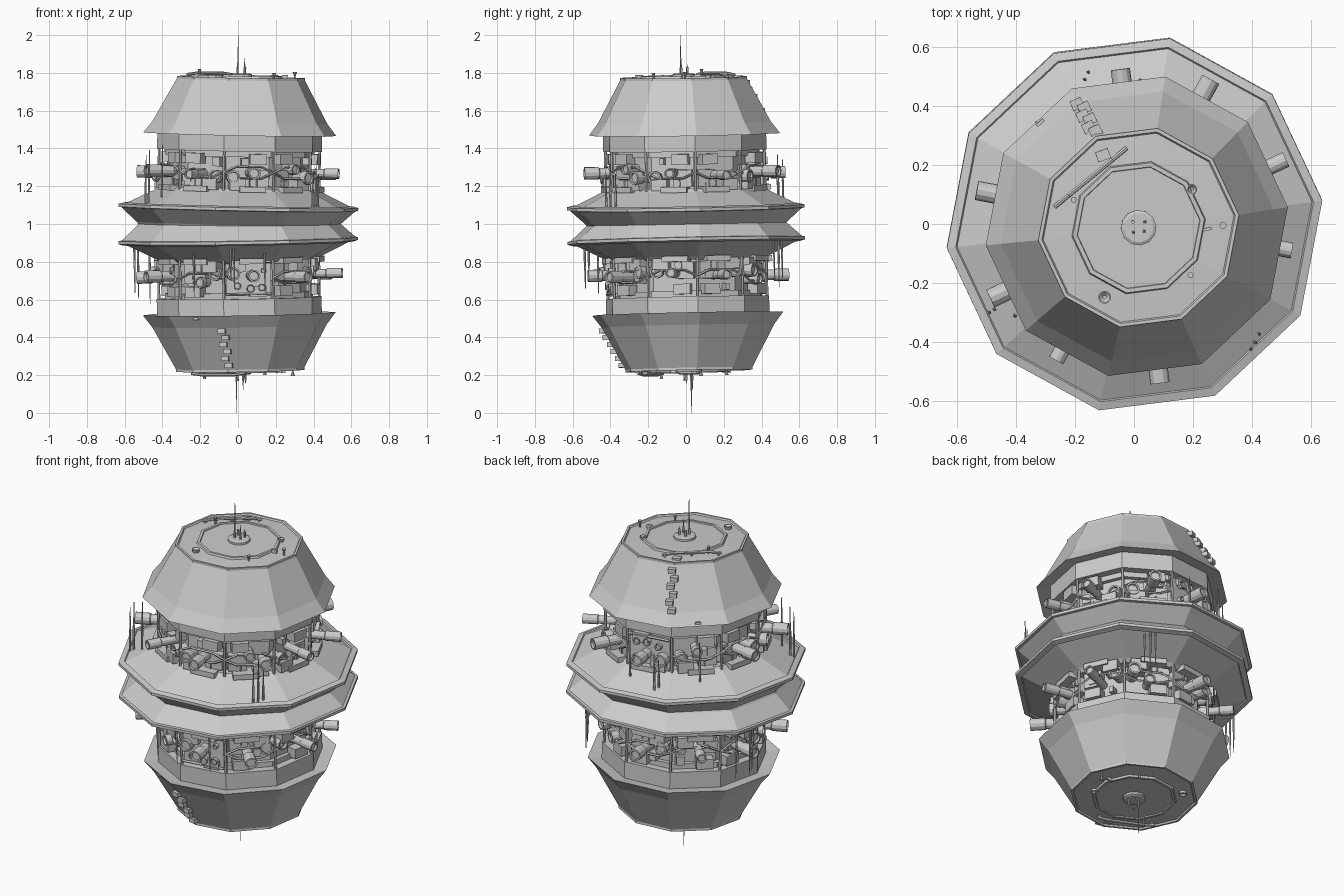
import bpy, bmesh, random
from math import radians, cos, sin, pi
from mathutils import Matrix, Vector

if "Cube" in bpy.data.objects:
    bpy.data.objects.remove(bpy.data.objects["Cube"])

random.seed(4)
A0 = radians(7.2)            # angle of the first decagon corner
STEP = radians(36)
parts = {}                   # part name -> bmesh, heights measured from mid-plane


def bm_of(name):
    return parts.setdefault(name, bmesh.new())


def T(x, y, z):
    return Matrix.Translation((x, y, z))


def lathe(name, profile, n=10, mat=Matrix()):
    """Revolve (radius, height) points into n flat facets."""
    bm = bm_of(name)
    rings = [[bm.verts.new(mat @ Vector((r * cos(A0 + 2 * pi * i / n), r * sin(A0 + 2 * pi * i / n), h)))
              for i in range(n)] for r, h in profile]
    for a, b in zip(rings, rings[1:]):
        for i in range(n):
            j = (i + 1) % n
            bm.faces.new((a[i], a[j], b[j], b[i]))
    bm.faces.new(rings[0][::-1])
    bm.faces.new(rings[-1])


def box(name, size, mat):
    bmesh.ops.create_cube(bm_of(name), size=1, matrix=mat @ Matrix.Diagonal((*size, 1)))


def rod(name, p, q, r1, r2=None, n=6, mat=Matrix()):
    p, q = Vector(p), Vector(q)
    d = q - p
    rot = Vector((0, 0, 1)).rotation_difference(d).to_matrix().to_4x4()
    bmesh.ops.create_cone(bm_of(name), cap_ends=True, segments=n, radius1=r1,
                          radius2=r1 if r2 is None else r2, depth=d.length,
                          matrix=mat @ Matrix.Translation((p + q) / 2) @ rot)


def barrel(name, r0, r1, y, h, rad, mat, n=12):
    """Radial cylinder with a collar and a recessed mouth."""
    rot = mat @ T(r0, y, h) @ Matrix.Rotation(pi / 2, 4, 'Y')
    L = r1 - r0
    lathe(name, [(rad * .85, 0), (rad * .85, L * .6), (rad, L * .62), (rad, L),
                 (rad * .75, L), (rad * .7, L - .012)], n, rot)


# Main hull: double saucer, recessed equipment deck, band, domed hood
lathe("saucer", [(.53, -.014), (.54, .002), (.625, .078), (.64, .08), (.64, .096),
                 (.61, .104), (.605, .098), (.44, .178), (.42, .195), (.3, .195)])
lathe("deck_core", [(.37, .17), (.37, .39)])
lathe("deck_ceiling", [(.36, .36), (.395, .36), (.395, .39), (.44, .39), (.44, .49), (.4, .5)])
lathe("hood", [(.42, .5), (.44, .485), (.515, .475), (.465, .54), (.342, .765), (.342, .778),
               (.33, .778), (.325, .77), (.228, .775), (.224, .786), (.21, .786), (.208, .78), (.02, .78)])
lathe("roof_hub", [(.06, .77), (.06, .792), (.05, .797)], 12)

# Equipment deck, one bay per facet
ends = [.555, .555, .53, 0, .55, .55, .53, .54, 0, .535]
for i in range(10):
    a = A0 + STEP * (i + .5)
    F = Matrix.Rotation(a, 4, 'Z')
    ap, hw = .41, .133
    # corner post with side uprights
    C = Matrix.Rotation(A0 + STEP * i, 4, 'Z')
    rod("deck_posts", (.428, 0, .17), (.428, 0, .4), .008, mat=C)
    for s in (-1, 1):
        rod("deck_posts", (ap - .01, s * .045, .18), (ap - .01, s * .045, .24), .004, mat=F)
    # elongated hexagon truss
    if i != 2:
        for s in (-1, 1):
            pts = [(ap, -hw, .28), (ap + .008, -hw * .5, .28 + s * .03),
                   (ap + .008, hw * .5, .28 + s * .03), (ap, hw, .28)]
            for p, q in zip(pts, pts[1:]):
                if s < 0 or i % 3:
                    rod("deck_truss", p, q, .006, n=4, mat=F)
    # boxes along ceiling and floor
    s = 1 if i % 2 else -1
    box("deck_lockers", (.06, .09, .055), F @ T(.39, s * .05, .35))
    box("deck_lockers", (.09, .085, .06), F @ T(.39, -s * .06, .215))
    box("deck_lockers", (.05, .1, .09), F @ T(.37, s * .06, .25))
    box("floor_steps", (.09, .14, .03), F @ T(.40, s * .02, .19))
    for k in range(3):
        y, h = random.uniform(-.1, .1), random.uniform(.21, .34)
        box("deck_lockers", (.05, random.uniform(.02, .05), random.uniform(.02, .05)), F @ T(.375, y, h))
    # big radial barrel, and a squat drum beside it
    if ends[i]:
        barrel("radial_barrels", .34, ends[i], s * .015, .272 + s * .006, .033 if i % 3 else .027, F)
    barrel("squat_drums", .34, .425 + .015 * (i % 3), -s * .085, .255, .036, F)
    if i in (3, 8):
        barrel("squat_drums", .34, .44, 0, .30, .03, F)

# Bay with an instrument panel
F = Matrix.Rotation(A0 + STEP * 2.5, 4, 'Z')
box("instrument_panel", (.02, .24, .17), F @ T(.395, 0, .28))
for y, h, r in ((-.07, .33, .02), (-.01, .335, .022), (.06, .32, .02), (-.08, .24, .014),
                (.05, .235, .018), (.09, .26, .012)):
    barrel("panel_dials", .39, .43, y, h, r, F)
for s in (-1, 1):
    rod("panel_frame", (.415, -.12, .28 + s * .085), (.415, .12, .28 + s * .085), .007, n=4, mat=F)

# Whip aerials standing on the saucer
for ang, r, h0, h1 in ((107, .54, .12, .33), (109, .52, .13, .29), (88, .49, .15, .36),
                       (211, .575, .1, .36), (211, .555, .11, .39), (217, .51, .14, .42),
                       (-47, .575, .1, .30), (-44.3, .57, .1, .35), (-41.3, .56, .1, .28),
                       (134, .48, .15, .38)):
    x, y = r * cos(radians(ang)), r * sin(radians(ang))
    rod("saucer_aerials", (x, y, h0), (x, y, h0 + (h1 - h0) * .5), .006)
    rod("saucer_aerials", (x, y, h0 + (h1 - h0) * .5), (x, y, h1), .0045, .002)

# Roof aerials on the hub
for x, y, h in ((-.018, -.015, 1.0), (.018, -.012, .88), (.022, .02, .845), (-.02, .02, .83)):
    rod("roof_aerials", (x, y, .78), (x, y, .83), .006)
    rod("roof_aerials", (x, y, .82), (x, y, h), .004, .0015)

# Roof fittings: funnels, dishes, handrail, hatch, bracket
for x, y, r, h in ((-.22, .095, .01, .815), (.285, .008, .012, .81), (.175, -.16, .01, .805)):
    rod("roof_funnels", (x, y, .765), (x, y, h - .018), .005, n=8)
    rod("roof_funnels", (x, y, h - .02), (x, y, h), .005, r, n=8)
for x, y, r in ((-.115, -.235, .022), (.18, .13, .018)):
    lathe("roof_dishes", [(r * .7, .765), (r, .79), (r * .8, .79), (r * .3, .78)], 12, T(x, y, 0))
p, q = Vector((-.285, .07, .785)), Vector((-.04, .27, .785))
rail = [p, p.lerp(q, .2) + Vector((0, 0, .008)), p.lerp(q, .8) + Vector((0, 0, .008)), q]
for a, b in zip(rail, rail[1:]):
    rod("roof_handrail", a, b, .008)
for t in (.05, .5, .95):
    m = p.lerp(q, t)
    rod("roof_handrail", (m.x, m.y, .765), m, .006)
box("roof_hatch", (.045, .035, .02), T(-.12, .245, .772) @ Matrix.Rotation(.35, 4, 'Z'))
box("roof_bracket", (.03, .01, .025), T(.232, -.005, .782) @ Matrix.Rotation(.2, 4, 'Z'))

# Stepped blocks climbing one hood edge
C = Matrix.Rotation(A0 + STEP * 3, 4, 'Z')
for k in range(6):
    t = k / 5
    box("hood_steps", (.035, .04, .026),
        C @ T(.462 - .105 * t, .008 * (-1) ** k, .555 + .185 * t))
# Small vent on another hood face
box("hood_vent", (.02, .03, .012), Matrix.Rotation(radians(133), 4, 'Z') @ T(.475, 0, .49))

# Each half leans slightly; the lower half is the upper turned over a corner axis
lean = Vector((0, 0, 1)).rotation_difference(Vector((.02, -.016, 1))).to_matrix().to_4x4()
flip = Matrix.Rotation(pi, 4, Vector((cos(A0), sin(A0), 0)))
for name, bm in parts.items():
    bmesh.ops.recalc_face_normals(bm, faces=bm.faces)
    me = bpy.data.meshes.new(name)
    bm.to_mesh(me)
    bm.free()
    for half, M in (("upper_", lean), ("lower_", flip @ lean)):
        ob = bpy.data.objects.new(half + name, me)
        ob.matrix_world = T(0, 0, 1) @ M
        bpy.context.collection.objects.link(ob)
